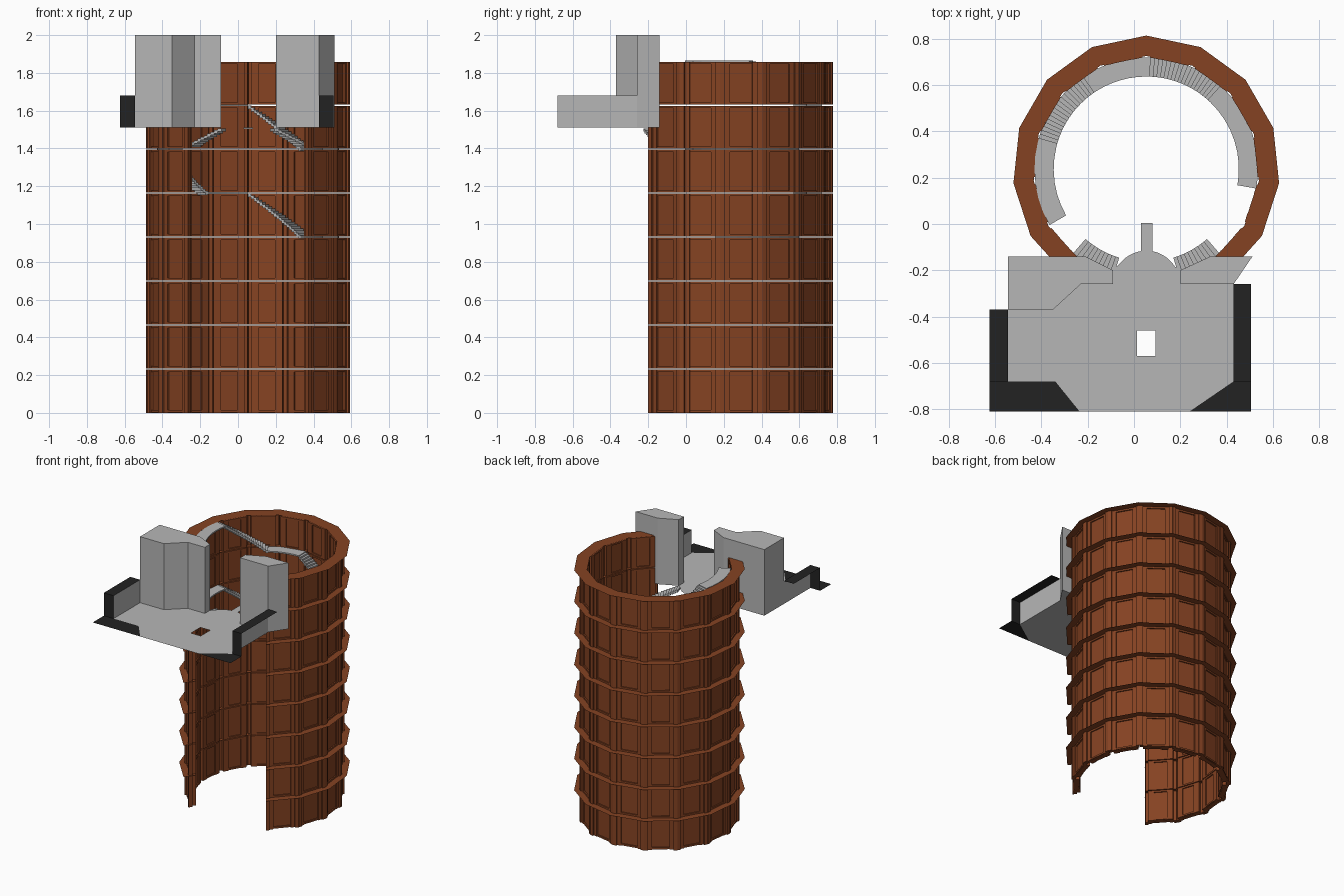
import bpy, bmesh, math
from mathutils import Vector

cube = bpy.data.objects.get("Cube")
if cube:
    bpy.data.objects.remove(cube)

CX, CY = 0.053, 0.237      # tower axis
STEP = math.radians(24)    # one of fifteen sides
LEVEL = 0.2327             # height of one wall course
FLOOR = 1.51


def material(name, rgb):
    m = bpy.data.materials.new(name)
    m.use_nodes = True
    m.diffuse_color = (*rgb, 1)
    m.node_tree.nodes["Principled BSDF"].inputs["Base Color"].default_value = (*rgb, 1)
    return m


BROWN = material("rust brown", (0.235, 0.055, 0.016))
GREY = material("light grey", (0.47, 0.47, 0.47))
BLACK = material("near black", (0.016, 0.016, 0.016))


def finish(name, bm, mat):
    mesh = bpy.data.meshes.new(name)
    bm.to_mesh(mesh)
    bm.free()
    mesh.materials.append(mat)
    ob = bpy.data.objects.new(name, mesh)
    bpy.context.collection.objects.link(ob)
    return ob


def polar(angle, r, z=0.0):
    """Point round the tower axis; angle runs clockwise from the back."""
    return Vector((CX + r * math.sin(angle), CY + r * math.cos(angle), z))


def prism(bm, outline, z0, z1):
    low = [bm.verts.new((p[0], p[1], z0)) for p in outline]
    high = [bm.verts.new((p[0], p[1], z1)) for p in outline]
    n = len(outline)
    faces = [bm.faces.new(low[::-1]), bm.faces.new(high)]
    for i in range(n):
        j = (i + 1) % n
        faces.append(bm.faces.new((low[i], low[j], high[j], high[i])))
    bmesh.ops.recalc_face_normals(bm, faces=faces)


def sheet(bm, points):
    return bm.faces.new([bm.verts.new(p) for p in points])


# Wall modules: stepped plan (sideways, distance from axis), mirrored
half = [(0.045, 0.484), (0.045, 0.475), (0.085, 0.475), (0.085, 0.5), (0.104, 0.5),
        (0.112, 0.53), (0.087, 0.53), (0.087, 0.52), (0.06, 0.52), (0.06, 0.51)]
plan = half + [(-t, r) for t, r in reversed(half)]
sides = [(i + 0.5) * STEP for i in range(-6, 6)]

bm = bmesh.new()
for a in sides:
    out = Vector((math.sin(a), math.cos(a)))
    along = Vector((math.cos(a), -math.sin(a)))
    outline = [Vector((CX, CY)) + along * t + out * r for t, r in plan]
    for k in range(8):
        prism(bm, outline, k * LEVEL + (0.003 if k else 0), (k + 1) * LEVEL - 0.003)
    # shallow rails closing the panel tops and bottoms
    for k in range(8):
        for z in (k * LEVEL + 0.003, (k + 1) * LEVEL - 0.015):
            for w, r0, r1 in ((0.0595, 0.509, 0.519), (0.0445, 0.476, 0.485)):
                rail = [Vector((CX, CY)) + along * t + out * r
                        for t, r in ((-w, r0), (w, r0), (w, r1), (-w, r1))]
                prism(bm, rail, z, z + 0.012)
finish("tower_wall", bm, BROWN)

# Flat flanges between courses
bm = bmesh.new()
for k in range(1, 9):
    z = k * LEVEL + (0.002 if k == 8 else 0)
    for i in range(-6, 6):
        a, b = i * STEP, (i + 1) * STEP
        sheet(bm, [polar(a, 0.489, z), polar(a, 0.577, z),
                   polar(b, 0.577, z), polar(b, 0.489, z)][::-1])
finish("wall_flanges", bm, BROWN)


# Spiral stairs
def tread(bm, a0, a1, z, thick):
    pts = [polar(a0, 0.4), polar(a0, 0.483), polar(a1, 0.483), polar(a1, 0.4)]
    prism(bm, pts, z - thick, z)


def flight(bm, start, end, z0, z1, steps):
    start, end = math.radians(start), math.radians(end)
    for i in range(steps):
        a0 = start + (end - start) * i / steps
        a1 = start + (end - start) * (i + 1) / steps
        z = z0 + (z1 - z0) * (i + 0.5) / steps
        tread(bm, a0, a1, z, max(0.01, abs(z1 - z0) / steps + 0.008))


for name, top in (("upper_stairs", 7), ("lower_stairs", 5)):
    z = top * LEVEL + 0.005
    bm = bmesh.new()
    flight(bm, -120, -76, z + LEVEL, z + LEVEL, 6)
    flight(bm, -76, -32, z + LEVEL, z, 20)
    flight(bm, -32, 0, z, z, 6)
    flight(bm, 0, 44, z, z - LEVEL, 20)
    flight(bm, 44, 100, z - LEVEL, z - LEVEL, 8)
    finish(name, bm, GREY)

for name, s in (("entry_steps_left", 1), ("entry_steps_right", -1)):
    bm = bmesh.new()
    flight(bm, 163 * s, 139 * s, FLOOR, 1.42, 10)
    finish(name, bm, GREY)

# Platform floor with a curved landing and a square hole
arc = [(CX + 0.145 * math.cos(math.radians(d)), -0.26 + 0.145 * math.sin(math.radians(d)))
       for d in range(32, 149, 9)]
edge = [(-0.545, -0.37), (-0.545, -0.68), (-0.34, -0.68), (-0.235, -0.81), (0.24, -0.81),
        (0.43, -0.68), (0.43, -0.26), (0.2, -0.26), (0.2, -0.2), *arc,
        (-0.09, -0.2), (-0.09, -0.26), (-0.23, -0.26), (-0.35, -0.37)]
hole = [(0.013, -0.57), (0.093, -0.57), (0.093, -0.46), (0.013, -0.46)]
bm = bmesh.new()
for loop in (edge, hole):
    vs = [bm.verts.new((x, y, FLOOR)) for x, y in loop]
    for i, v in enumerate(vs):
        bm.edges.new((v, vs[(i + 1) % len(vs)]))
bmesh.ops.triangle_fill(bm, edges=bm.edges[:], use_beauty=True, normal=(0, 0, 1))
for f in bm.faces:
    f.normal_update()
    if f.normal.z < 0:
        f.normal_flip()
finish("platform_floor", bm, GREY)

bm = bmesh.new()
prism(bm, [(0.03, -0.118), (0.08, -0.118), (0.08, 0.005), (0.03, 0.005)], FLOOR - 0.006, FLOOR)
finish("plank", bm, GREY)

# Tall blocks either side of the entrance
blocks = {
    "left_block": [(0.2, -0.26), (0.43, -0.26), (0.512, -0.14), (0.33, -0.14), (0.2, -0.2)],
    "right_block": [(-0.545, -0.37), (-0.35, -0.37), (-0.23, -0.26), (-0.09, -0.26),
                    (-0.09, -0.2), (-0.21, -0.14), (-0.545, -0.14)],
}
for name, outline in blocks.items():
    bm = bmesh.new()
    prism(bm, outline, FLOOR, 2.0)
    finish(name, bm, GREY)

# Parapets: grey inner sheet with black cap, front and apron
TOP, FRONT = 1.68, -0.68
for name, xi, xo, back, tip in (("left", 0.43, 0.505, -0.26, (0.24, 0.43)),
                                ("right", -0.545, -0.625, -0.37, (-0.235, -0.34))):
    bm = bmesh.new()
    sheet(bm, [(xi, FRONT, FLOOR), (xi, back, FLOOR), (xi, back, TOP), (xi, FRONT, TOP)])
    finish(name + "_parapet", bm, GREY)
    bm = bmesh.new()
    cap = sheet(bm, [(xi, FRONT, TOP), (xo, FRONT, TOP), (xo, back, TOP), (xi, back, TOP)])
    front = sheet(bm, [(xi, FRONT, FLOOR), (xo, FRONT, FLOOR), (xo, FRONT, TOP), (xi, FRONT, TOP)])
    apron = sheet(bm, [(tip[1], FRONT, FLOOR), (tip[0], -0.81, FLOOR),
                       (xo, -0.81, FLOOR), (xo, FRONT, FLOOR)])
    for f, want in ((cap, Vector((0, 0, 1))), (front, Vector((0, -1, 0))), (apron, Vector((0, 0, 1)))):
        f.normal_update()
        if f.normal.dot(want) < 0:
            f.normal_flip()
    finish(name + "_parapet_trim", bm, BLACK)
